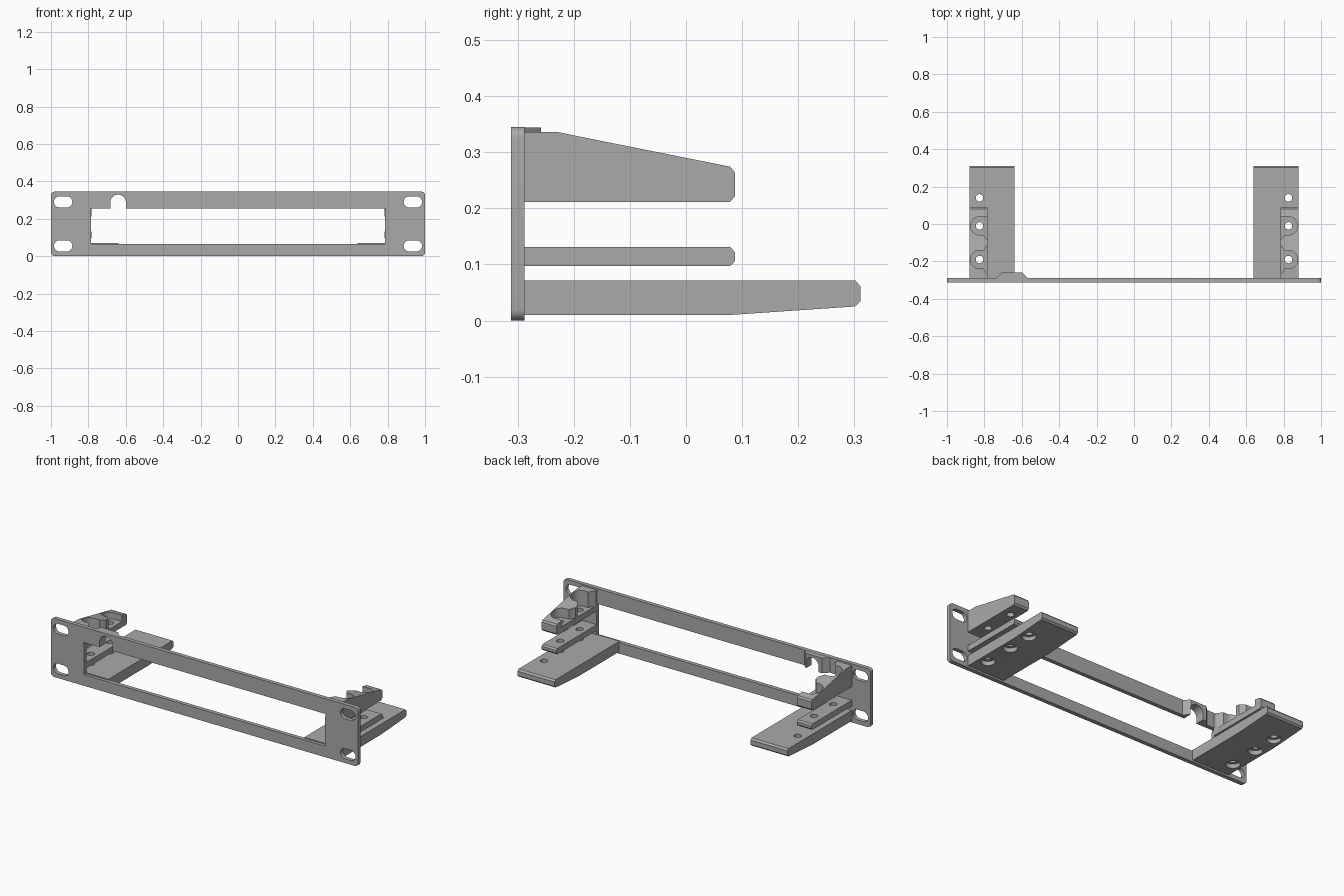
import bpy, bmesh, math
from mathutils import Vector

if "Cube" in bpy.data.objects:
    bpy.data.objects.remove(bpy.data.objects["Cube"], do_unlink=True)

grey = bpy.data.materials.new("matte grey")
grey.use_nodes = True
COLOUR = (0.4, 0.4, 0.4, 1)
grey.diffuse_color = COLOUR
grey.node_tree.nodes["Principled BSDF"].inputs["Base Color"].default_value = COLOUR


def prism(name, points, axis, low, high):
    """Extrude a 2D outline along an axis from low to high."""
    def place(a, b, d):
        return {"x": (d, a, b), "y": (a, d, b), "z": (a, b, d)}[axis]
    bm = bmesh.new()
    face = bm.faces.new([bm.verts.new(place(a, b, low)) for a, b in points])
    out = bmesh.ops.extrude_face_region(bm, geom=[face])
    verts = [v for v in out["geom"] if isinstance(v, bmesh.types.BMVert)]
    shift = Vector(place(0, 0, high - low))
    bmesh.ops.translate(bm, verts=verts, vec=shift)
    bmesh.ops.recalc_face_normals(bm, faces=bm.faces)
    mesh = bpy.data.meshes.new(name)
    bm.to_mesh(mesh)
    bm.free()
    ob = bpy.data.objects.new(name, mesh)
    bpy.context.collection.objects.link(ob)
    mesh.materials.append(grey)
    return ob


def rounded(x0, x1, y0, y1, r, steps=10):
    """Outline of a rectangle with round corners."""
    pts = []
    corners = [(x1 - r, y1 - r), (x0 + r, y1 - r), (x0 + r, y0 + r), (x1 - r, y0 + r)]
    for q, (cx, cy) in enumerate(corners):
        for i in range(steps + 1):
            t = (q + i / steps) * math.pi / 2
            p = (cx + r * math.cos(t), cy + r * math.sin(t))
            if not pts or math.dist(p, pts[-1]) > 1e-5:
                pts.append(p)
    if math.dist(pts[0], pts[-1]) < 1e-5:
        pts.pop()
    return pts


def circle(cx, cy, r):
    return rounded(cx - r, cx + r, cy - r, cy + r, r, 8)


def combine(ob, other, operation="DIFFERENCE"):
    """Apply a boolean and discard the helper object."""
    other.hide_render = True
    mod = ob.modifiers.new("shape", "BOOLEAN")
    mod.operation, mod.solver, mod.object = operation, "EXACT", other
    select(ob)
    bpy.ops.object.modifier_apply(modifier=mod.name)
    bpy.data.objects.remove(other, do_unlink=True)


def select(ob):
    bpy.ops.object.select_all(action="DESELECT")
    ob.select_set(True)
    bpy.context.view_layer.objects.active = ob


def finish(ob):
    select(ob)
    bpy.ops.object.shade_smooth_by_angle(angle=math.radians(30))


FRONT, BACK = -0.312, -0.288
ROOT = BACK - 0.006          # brackets are sunk a little into the panel
HOLE_X = 0.826
SCREWS = (-0.19, -0.01)

# Front panel with a thickened boss around the cable notch
panel = prism("front_panel", rounded(-1, 1, 0, 0.345, 0.02, 6), "y", FRONT, BACK)
boss = prism("notch_boss", [(-0.735, ROOT), (-0.57, ROOT), (-0.57, BACK),
                            (-0.60, -0.258), (-0.705, -0.258), (-0.735, BACK)],
             "z", 0.255, 0.344)
combine(panel, boss, "UNION")

# Window, cable notch and mounting slots
window = [(-0.785, 0.065), (0.785, 0.065), (0.785, 0.23), (0.79, 0.255),
          (-0.79, 0.255), (-0.785, 0.23)]
combine(panel, prism("cut", window, "y", -0.4, -0.2))
combine(panel, prism("cut", rounded(-0.683, -0.599, 0.2, 0.329, 0.0419), "y", -0.4, -0.2))
for side in (-1, 1):
    for z in (0.055, 0.29):
        x = side * 0.935
        slot = rounded(x - 0.049, x + 0.049, z - 0.03, z + 0.03, 0.0299)
        combine(panel, prism("cut", slot, "y", -0.4, -0.2))
finish(panel)

# Side profiles of the three brackets, as (y, z)
lower = [(ROOT, 0.01), (0.08, 0.01), (0.301, 0.025), (0.311, 0.034),
         (0.311, 0.061), (0.302, 0.071), (ROOT, 0.071)]
middle = [(ROOT, 0.097), (0.079, 0.097), (0.087, 0.106), (0.087, 0.122),
          (0.079, 0.131), (ROOT, 0.131)]
upper = [(ROOT, 0.211), (0.078, 0.211), (0.087, 0.221), (0.087, 0.264),
         (0.079, 0.274), (-0.23, 0.336), (ROOT, 0.336)]


def mirror_copy(ob, name):
    ob.name = "left_" + name
    finish(ob)
    copy = ob.copy()
    copy.data = ob.data.copy()
    copy.name = "right_" + name
    bpy.context.collection.objects.link(copy)
    bm = bmesh.new()
    bm.from_mesh(copy.data)
    for v in bm.verts:
        v.co.x = -v.co.x
    bmesh.ops.reverse_faces(bm, faces=bm.faces)
    bm.to_mesh(copy.data)
    bm.free()


# Lower shelf with counterbored holes from below
shelf = prism("shelf", lower, "x", 0.638, 0.879)
for y in SCREWS + (0.14,):
    combine(shelf, prism("cut", circle(HOLE_X, y, 0.02), "z", -0.1, 0.2))
    combine(shelf, prism("cut", circle(HOLE_X, y, 0.038), "z", -0.1, 0.035))
mirror_copy(shelf, "lower_shelf")

# Middle rail
rail = prism("rail", middle, "x", 0.783, 0.879)
for y in SCREWS:
    combine(rail, prism("cut", circle(HOLE_X, y, 0.02), "z", 0, 0.2))
mirror_copy(rail, "middle_rail")

# Upper bracket: screw pockets that flare open towards the inside
bracket = prism("bracket", upper, "x", 0.783, 0.879)
FLOOR, R = 0.245, 0.049
for y, flare_in, flare_out in ((SCREWS[0], 0.085, 0.083), (SCREWS[1], 0.083, R)):
    combine(bracket, prism("cut", circle(HOLE_X, y, 0.02), "z", 0.1, 0.4))
    arc = [(HOLE_X + R * math.cos(t), y + R * math.sin(t))
           for t in [math.pi * (i / 16 - 0.5) for i in range(17)]]
    pocket = arc + [(0.805, y + R), (0.78, y + flare_out),
                    (0.78, y - flare_in), (0.805, y - R)]
    combine(bracket, prism("cut", pocket, "z", FLOOR, 0.4))
mirror_copy(bracket, "upper_bracket")
